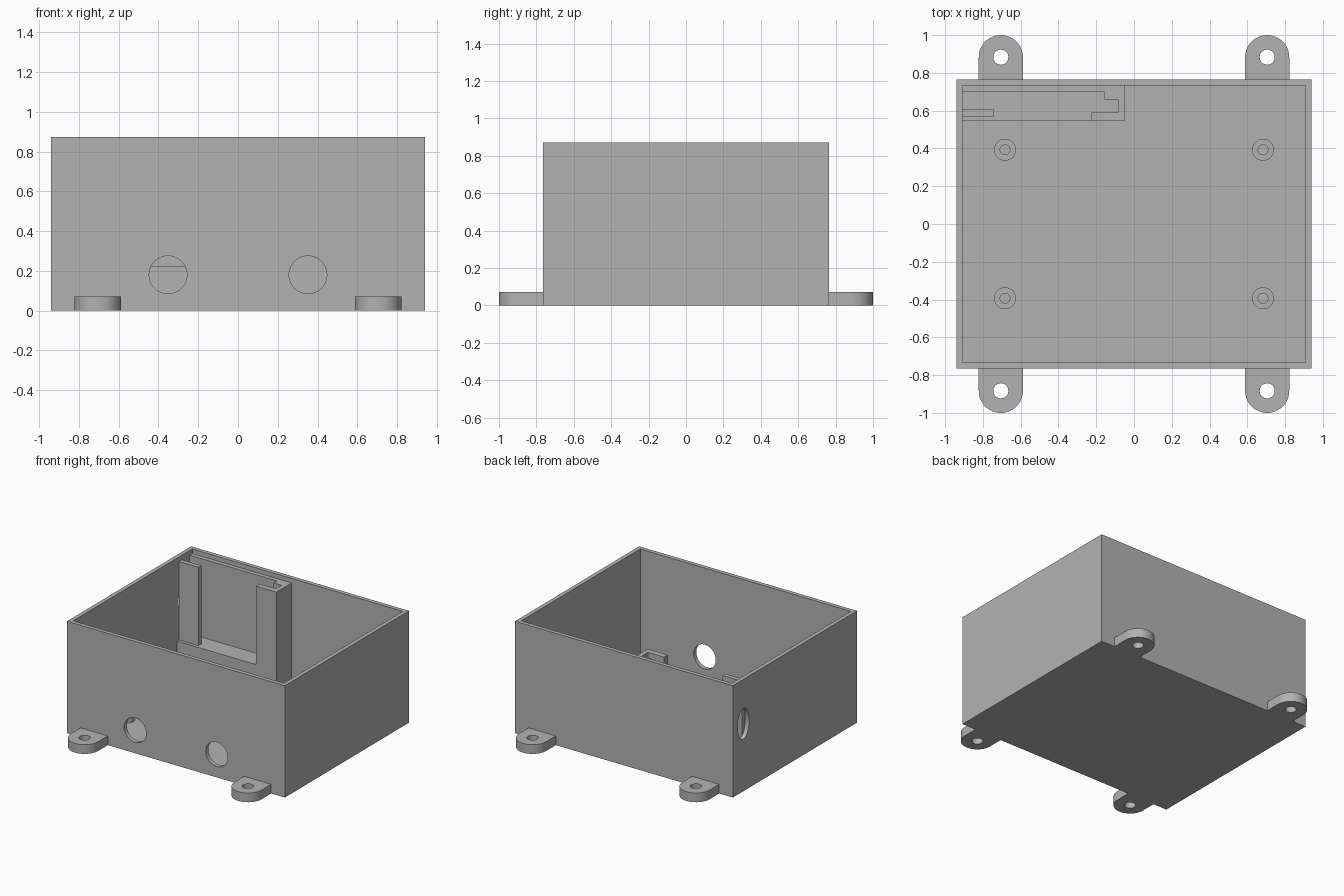
import bpy, bmesh
from math import cos, sin, pi, radians
from mathutils import Matrix, Vector

if "Cube" in bpy.data.objects:
    bpy.data.objects.remove(bpy.data.objects["Cube"])

# Single grey plastic
grey = bpy.data.materials.new("grey_plastic")
grey.use_nodes = True
colour = (0.45, 0.45, 0.45, 1)
grey.diffuse_color = colour
grey.node_tree.nodes["Principled BSDF"].inputs["Base Color"].default_value = colour

HX, HY, HEIGHT = 0.94, 0.765, 0.872
WALL = 0.032
IX, IY = HX - WALL, HY - WALL


def prism(name, outline, low, high, matrix=Matrix()):
    """Extrude an XY outline from low to high, then place it with matrix."""
    bm = bmesh.new()
    face = bm.faces.new([bm.verts.new((x, y, low)) for x, y in outline])
    top = bmesh.ops.extrude_face_region(bm, geom=[face])["geom"]
    moved = [v for v in top if isinstance(v, bmesh.types.BMVert)]
    bmesh.ops.translate(bm, verts=moved, vec=(0, 0, high - low))
    bmesh.ops.transform(bm, matrix=matrix, verts=bm.verts)
    bmesh.ops.recalc_face_normals(bm, faces=bm.faces)
    mesh = bpy.data.meshes.new(name)
    bm.to_mesh(mesh)
    bm.free()
    mesh.materials.append(grey)
    obj = bpy.data.objects.new(name, mesh)
    bpy.context.collection.objects.link(obj)
    return obj


def rect(x0, x1, y0, y1):
    return [(x0, y0), (x1, y0), (x1, y1), (x0, y1)]


def ellipse(cx, cy, rx, ry, count=48):
    return [(cx + rx * cos(2 * pi * i / count), cy + ry * sin(2 * pi * i / count))
            for i in range(count)]


def activate(obj):
    bpy.ops.object.select_all(action="DESELECT")
    obj.select_set(True)
    bpy.context.view_layer.objects.active = obj


def cut(obj, cutter):
    cutter.hide_render = True
    activate(obj)
    mod = obj.modifiers.new("cut", "BOOLEAN")
    mod.operation, mod.solver, mod.object = "DIFFERENCE", "EXACT", cutter
    bpy.ops.object.modifier_apply(modifier=mod.name)
    bpy.data.objects.remove(cutter)


def smooth(obj):
    activate(obj)
    bpy.ops.object.shade_smooth_by_angle(angle=radians(30))


# Open box with cable holes
box = prism("box", rect(-HX, HX, -HY, HY), 0, HEIGHT)
cut(box, prism("cavity", rect(-IX, IX, -IY, IY), WALL, HEIGHT + 0.1))
front = Matrix.Translation((0, -HY, 0)) @ Matrix.Rotation(pi / 2, 4, "X")
for x in (-0.352, 0.352):
    cut(box, prism("front_hole", ellipse(x, 0.18, 0.095, 0.095), -0.1, 0.1, front))
side = Matrix((Vector((0, 0, 1, -HX)), Vector((1, 0, 0, 0)),
               Vector((0, 1, 0, 0)), Vector((0, 0, 0, 1))))
cut(box, prism("side_hole", ellipse(0.635, 0.525, 0.07, 0.12), -0.1, 0.1, side))
smooth(box)

# Rounded mounting tabs on the front and back
TAB_X, TAB_Y, TAB_R = 0.705, 0.883, 0.117
for sx in (-1, 1):
    for sy in (-1, 1):
        arc = [(sx * TAB_X + TAB_R * cos(pi * i / 24), sy * (TAB_Y + TAB_R * sin(pi * i / 24)))
               for i in range(25)]
        root = [(sx * TAB_X - TAB_R, sy * HY), (sx * TAB_X + TAB_R, sy * HY)]
        tab = prism("mounting_tab", arc + root, 0, 0.072)
        cut(tab, prism("tab_hole", ellipse(sx * TAB_X, sy * TAB_Y, 0.04, 0.04), -0.1, 0.2))
        smooth(tab)

# Hollow board standoffs on the floor
for x in (-0.683, 0.683):
    for y in (-0.393, 0.393):
        post = prism("standoff", ellipse(x, y, 0.058, 0.058, 32), WALL, 0.1)
        cut(post, prism("bore", ellipse(x, y, 0.026, 0.026, 32), WALL + 0.005, 0.2))
        smooth(post)

# Slotted holder against the back wall: backing with hooked column, sill and side rail
RIM, SILL = 0.837, 0.225
prism("holder_frame", [(-IX, 0.7), (-0.155, 0.7), (-0.155, 0.66), (-0.085, 0.66),
                       (-0.085, 0.59), (-0.225, 0.59), (-0.225, 0.545),
                       (-0.05, 0.545), (-0.05, IY), (-IX, IY)], WALL, RIM)
prism("holder_sill", rect(-IX, -0.085, 0.545, 0.7), WALL, SILL)
prism("holder_rail", rect(-IX, -0.74, 0.57, 0.605), SILL, RIM)
